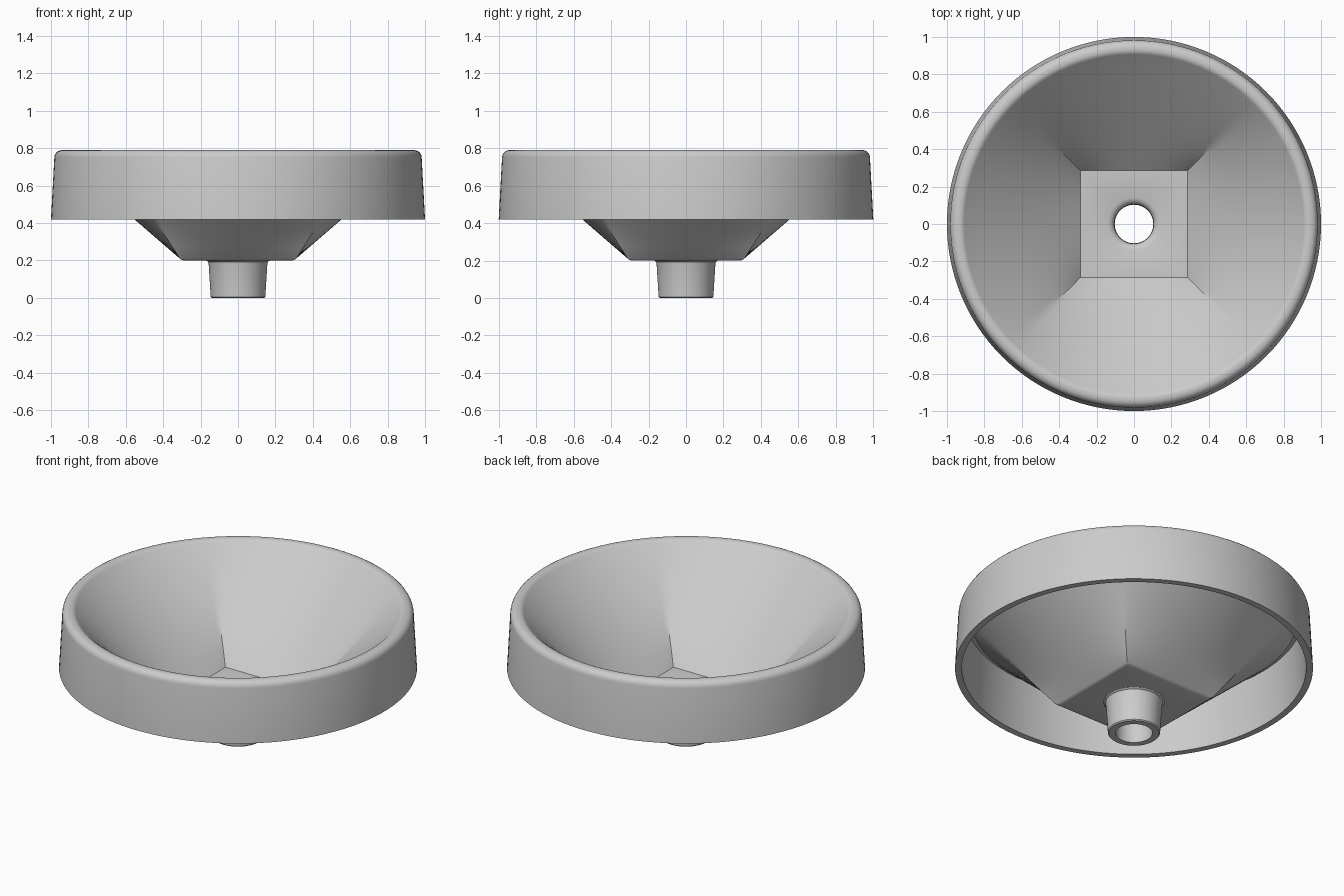
import bpy, bmesh, math

if "Cube" in bpy.data.objects:
    bpy.data.objects.remove(bpy.data.objects["Cube"])

N = 128  # points around each ring (corners of the square land on a point)


def circle(r, z):
    return [(r * math.cos(2 * math.pi * i / N), r * math.sin(2 * math.pi * i / N), z)
            for i in range(N)]


def square(s, z):
    # evenly spaced points along four edges, corners on the diagonals
    pts = []
    for i in range(N):
        a = 2 * math.pi * i / N
        q = math.floor((a + math.pi / 4) / (math.pi / 2) + 1e-6)
        t = (a - q * math.pi / 2) / (math.pi / 4)
        c, d = round(math.cos(q * math.pi / 2)), round(math.sin(q * math.pi / 2))
        pts.append((s * (c - d * t), s * (d + c * t), z))
    return pts


def ruled(a, b, steps=8):
    # rings strictly between a and b
    return [[tuple(p + (q - p) * k / steps for p, q in zip(u, v)) for u, v in zip(a, b)]
            for k in range(1, steps)]


def fillet(cr, cz, rad, a0, a1, steps=5):
    # rounded edge as a set of circles
    out = []
    for k in range(steps + 1):
        a = math.radians(a0 + (a1 - a0) * k / steps)
        out.append(circle(cr + rad * math.cos(a), cz + rad * math.sin(a)))
    return out


def loft(name, rings, mat):
    # skin a closed loop of rings into one solid
    bm = bmesh.new()
    vs = [[bm.verts.new(p) for p in ring] for ring in rings]
    for j in range(len(vs)):
        a, b = vs[j], vs[(j + 1) % len(vs)]
        for i in range(N):
            k = (i + 1) % N
            bm.faces.new((a[i], a[k], b[k], b[i]))
    bmesh.ops.recalc_face_normals(bm, faces=bm.faces)
    me = bpy.data.meshes.new(name)
    bm.to_mesh(me)
    bm.free()
    me.materials.append(mat)
    ob = bpy.data.objects.new(name, me)
    bpy.context.collection.objects.link(ob)
    bpy.context.view_layer.objects.active = ob
    ob.select_set(True)
    bpy.ops.object.shade_smooth_by_angle(angle=math.radians(30))
    return ob


grey = bpy.data.materials.new("plain grey")
grey.diffuse_color = (0.6, 0.6, 0.6, 1)
grey.use_nodes = True
grey.node_tree.nodes["Principled BSDF"].inputs["Base Color"].default_value = grey.diffuse_color

# outer skirt and rounded rim, going up and over
rim = [circle(1.0, 0.42)] + fillet(0.942, 0.75, 0.04, 3, 90) + fillet(0.935, 0.75, 0.04, 95, 138)

# inside of the bowl: round mouth down to a square floor
floor_in = square(0.285, 0.24)
inside = ruled(rim[-1], floor_in) + [floor_in]

# drain: rounded mouth, bore, bottom edge, tapered outside, small fillet to the floor
drain = [circle(0.14, 0.24), circle(0.122, 0.234), circle(0.11, 0.222), circle(0.105, 0.205),
         circle(0.103, 0.0), circle(0.14, 0.0), circle(0.146, 0.006),
         circle(0.157, 0.182), circle(0.16, 0.193), circle(0.17, 0.2)]

# underside of the bowl: square floor with a softened edge, out to the round rim
floor_out = [square(0.29, 0.2), square(0.302, 0.203), square(0.311, 0.21)]
mouth_out = circle(0.91, 0.728)
underside = floor_out + ruled(floor_out[-1], mouth_out) + [mouth_out]

# inner face of the skirt
skirt_inside = [circle(0.912, 0.75), circle(0.942, 0.75), circle(0.962, 0.42)]

loft("basin", rim + inside + drain + underside + skirt_inside, grey)
